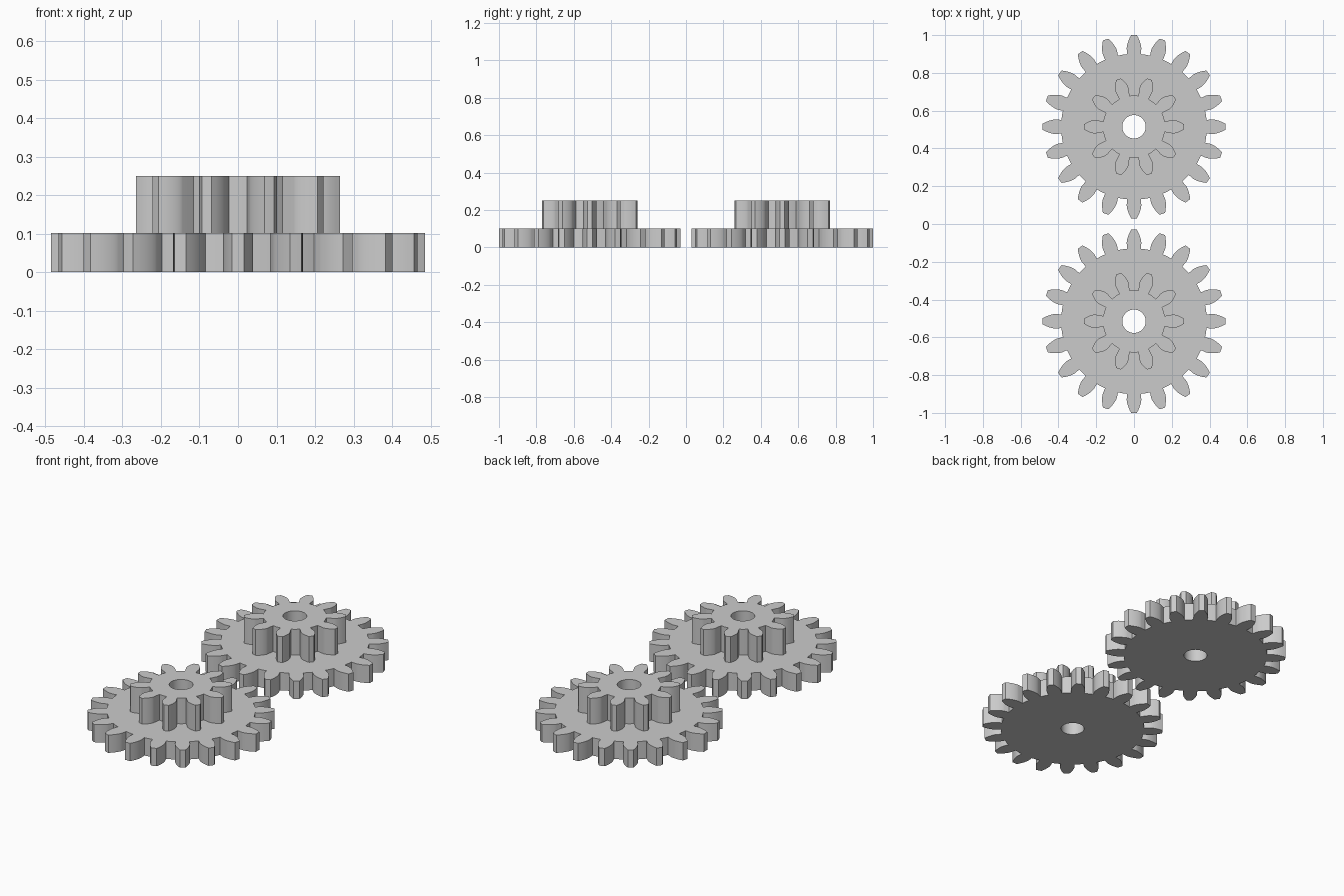
import bpy
import bmesh
import math
from mathutils import Vector

if "Cube" in bpy.data.objects:
    bpy.data.objects.remove(bpy.data.objects["Cube"])

MODULE = 0.0441
PRESSURE = math.radians(20)
BORE = 0.062
SPACING = 0.515

grey = bpy.data.materials.new("plain grey")
grey.use_nodes = True
colour = (0.6, 0.6, 0.6, 1)
grey.diffuse_color = colour
grey.node_tree.nodes["Principled BSDF"].inputs["Base Color"].default_value = colour


def polar(r, a):
    return Vector((r * math.cos(a), r * math.sin(a), 0))


def half_angle(r, teeth):
    """Half of the angle one involute tooth covers at radius r."""
    inv = lambda a: math.tan(a) - a
    base = MODULE * teeth / 2 * math.cos(PRESSURE)
    return math.pi / (2 * teeth) + inv(PRESSURE) - inv(math.acos(min(1, base / r)))


def gear_outline(teeth):
    pitch = MODULE * teeth / 2
    base = pitch * math.cos(PRESSURE)
    tip, root = pitch + MODULE, pitch - 1.25 * MODULE
    steps = 8
    # Radial foot below the base circle, involute flank above it
    flank = [root] + [base + (tip - base) * (i / steps) ** 1.5 for i in range(steps + 1)]
    half = [(r, half_angle(max(r, base), teeth)) for r in flank]
    points = []
    for t in range(teeth):
        mid = 2 * math.pi * t / teeth
        points += [polar(r, mid - a) for r, a in half]
        points.append(polar(tip, mid))
        points += [polar(r, mid + a) for r, a in reversed(half)]
        points.append(polar(root, mid + math.pi / teeth))
    return points


def add_loop(bm, points):
    verts = [bm.verts.new(p) for p in points]
    return [bm.edges.new((v, verts[i - 1])) for i, v in enumerate(verts)]


def make_gear(name, teeth, y, bottom, top):
    bm = bmesh.new()
    edges = add_loop(bm, gear_outline(teeth))
    edges += add_loop(bm, [polar(BORE, 2 * math.pi * i / 48) for i in range(48)])
    bmesh.ops.triangle_fill(bm, edges=edges, use_beauty=True, normal=(0, 0, 1))
    # Thicken the flat profile into a solid with a bore
    ext = bmesh.ops.extrude_face_region(bm, geom=bm.faces[:])
    raised = [g for g in ext["geom"] if isinstance(g, bmesh.types.BMVert)]
    bmesh.ops.translate(bm, verts=raised, vec=(0, 0, top - bottom))
    bmesh.ops.recalc_face_normals(bm, faces=bm.faces[:])
    mesh = bpy.data.meshes.new(name)
    bm.to_mesh(mesh)
    bm.free()
    mesh.materials.append(grey)
    obj = bpy.data.objects.new(name, mesh)
    obj.location = (0, y, bottom)
    bpy.context.collection.objects.link(obj)
    bpy.ops.object.select_all(action='DESELECT')
    obj.select_set(True)
    bpy.context.view_layer.objects.active = obj
    bpy.ops.object.shade_smooth_by_angle(angle=math.radians(25))


# Two identical compound gears, each a wide wheel carrying a small pinion
for side, y in (("front", -SPACING), ("back", SPACING)):
    make_gear(side + "_wheel", 20, y, 0, 0.102)
    make_gear(side + "_pinion", 10, y, 0.102, 0.25)
